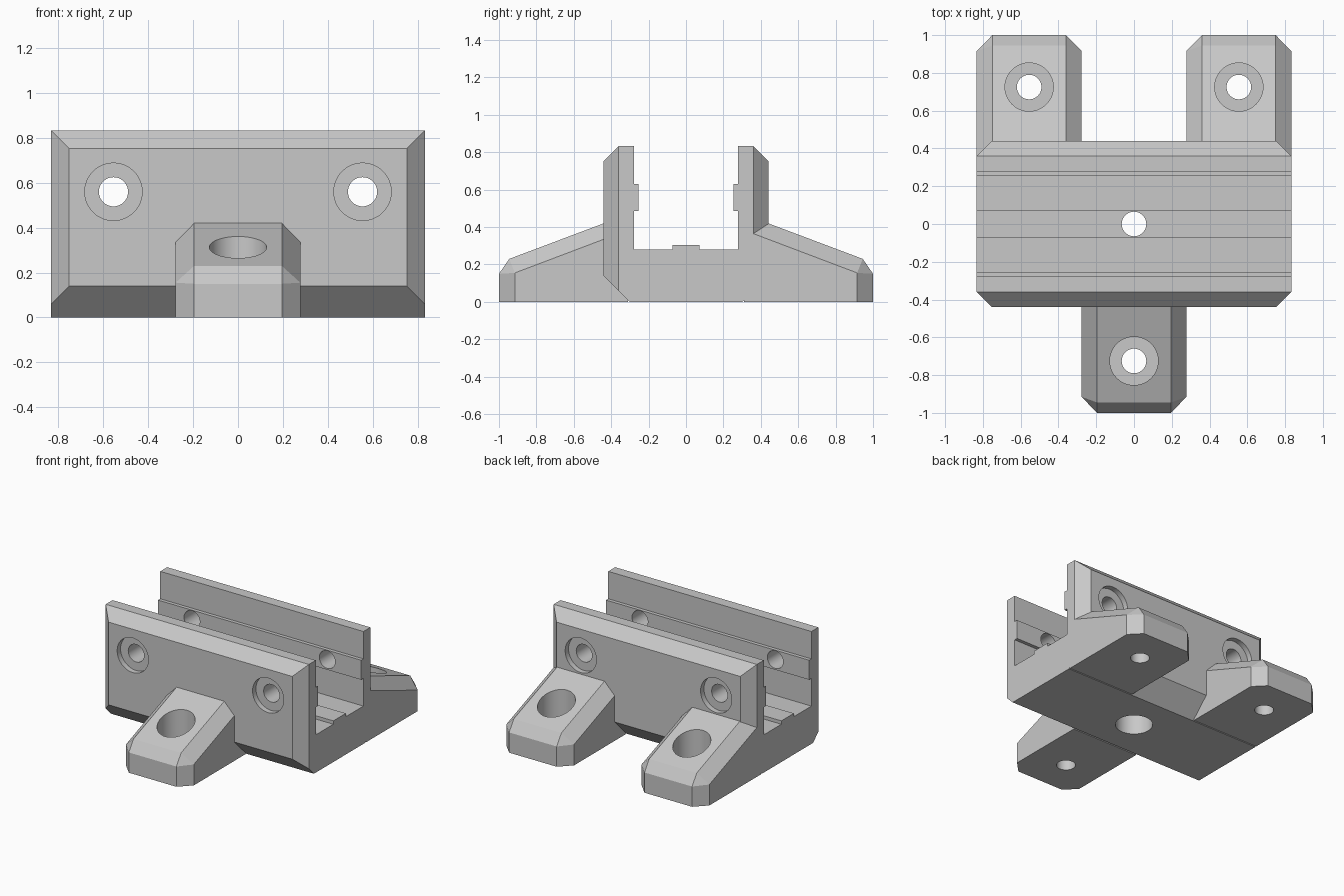
import bpy, bmesh, math
from mathutils import Vector

cube = bpy.data.objects.get("Cube")
if cube:
    bpy.data.objects.remove(cube, do_unlink=True)

grey = bpy.data.materials.new("plain_grey")
grey.use_nodes = True
colour = (0.58, 0.58, 0.58, 1)
grey.diffuse_color = colour
grey.node_tree.nodes["Principled BSDF"].inputs["Base Color"].default_value = colour


def make(name, bm):
    bmesh.ops.recalc_face_normals(bm, faces=bm.faces)
    mesh = bpy.data.meshes.new(name)
    bm.to_mesh(mesh)
    bm.free()
    mesh.materials.append(grey)
    obj = bpy.data.objects.new(name, mesh)
    bpy.context.collection.objects.link(obj)
    return obj


def hull(name, points):
    bm = bmesh.new()
    for p in points:
        bm.verts.new(p)
    bmesh.ops.convex_hull(bm, input=bm.verts)
    bmesh.ops.dissolve_limit(bm, angle_limit=0.01, verts=bm.verts, edges=bm.edges)
    return make(name, bm)


def rod(start, end, radius):
    a, b = Vector(start), Vector(end)
    bm = bmesh.new()
    bmesh.ops.create_cone(bm, cap_ends=True, segments=48, radius1=radius,
                          radius2=radius, depth=(b - a).length)
    turn = Vector((0, 0, 1)).rotation_difference(b - a).to_matrix()
    bmesh.ops.rotate(bm, matrix=turn, verts=bm.verts)
    bmesh.ops.translate(bm, vec=(a + b) / 2, verts=bm.verts)
    return make("hole_cutter", bm)


def combine(target, tool, operation):
    tool.hide_render = True
    mod = target.modifiers.new("combine", 'BOOLEAN')
    mod.operation, mod.object, mod.solver = operation, tool, 'EXACT'
    bpy.context.view_layer.objects.active = target
    bpy.ops.object.modifier_apply(modifier=mod.name)
    bpy.data.objects.remove(tool, do_unlink=True)


HALF_X, HALF_Y, TOP, BEVEL = 0.833, 0.44, 0.833, 0.08
BORE, HEAD = 0.065, 0.128

# U-shaped channel: half profile from the bottom out, up and in, then mirrored
half = [(0.3, 0), (HALF_Y, 0.14), (HALF_Y, TOP - BEVEL), (HALF_Y - BEVEL, TOP),
        (0.279, TOP), (0.279, 0.63), (0.253, 0.63), (0.253, 0.485),
        (0.279, 0.485), (0.279, 0.28), (0.073, 0.28), (0.073, 0.305)]
profile = half + [(-y, z) for y, z in reversed(half)]
bm = bmesh.new()
face = bm.faces.new([bm.verts.new((-HALF_X, y, z)) for y, z in profile])
side = bmesh.ops.extrude_face_region(bm, geom=[face])["geom"]
bmesh.ops.translate(bm, vec=(2 * HALF_X, 0, 0),
                    verts=[v for v in side if isinstance(v, bmesh.types.BMVert)])
bracket = make("channel_bracket", bm)

# Bevel the upright corners with a diamond-shaped block
reach = HALF_X + HALF_Y - BEVEL
combine(bracket, hull("corner_trimmer", [(x, y, z) for z in (-1, 2) for x, y in
        ((reach, 0), (0, reach), (-reach, 0), (0, -reach))]), 'INTERSECT')

# Sloping feet: one in front, two behind
feet = [(0, -1), (-0.555, 1), (0.555, 1)]
WIDE, NARROW = 0.278, 0.195
section = [(WIDE, 0.31, 0), (WIDE, 0.31, 0.384), (NARROW, 0.31, 0.469),
           (WIDE, 0.915, 0), (WIDE, 0.915, 0.155), (NARROW, 0.945, 0.23),
           (NARROW, 1, 0.15), (NARROW, 1, 0)]
for cx, s in feet:
    foot = hull("foot", [(cx + m * x, s * y, z) for x, y, z in section for m in (-1, 1)])
    combine(bracket, foot, 'UNION')

# Screw holes through the feet, with deep recesses for the heads
for cx, s in feet:
    y = s * 0.725
    combine(bracket, rod((cx, y, -0.1), (cx, y, 0.3), BORE), 'DIFFERENCE')
    combine(bracket, rod((cx, y, 0.11), (cx, y, 0.7), HEAD), 'DIFFERENCE')

# Cross holes through both walls, with shallow recesses outside
for x in (-0.555, 0.555):
    combine(bracket, rod((x, -0.7, 0.56), (x, 0.7, 0.56), BORE), 'DIFFERENCE')
    for s in (-1, 1):
        combine(bracket, rod((x, s * 0.4, 0.56), (x, s * 0.7, 0.56), HEAD), 'DIFFERENCE')

# Centre hole in the floor, recessed from below
combine(bracket, rod((0, 0, -0.1), (0, 0, 0.5), BORE), 'DIFFERENCE')
combine(bracket, rod((0, 0, -0.1), (0, 0, 0.15), HEAD), 'DIFFERENCE')

bpy.ops.object.select_all(action='DESELECT')
bracket.select_set(True)
bpy.context.view_layer.objects.active = bracket
bpy.ops.object.shade_smooth_by_angle(angle=math.radians(15))
